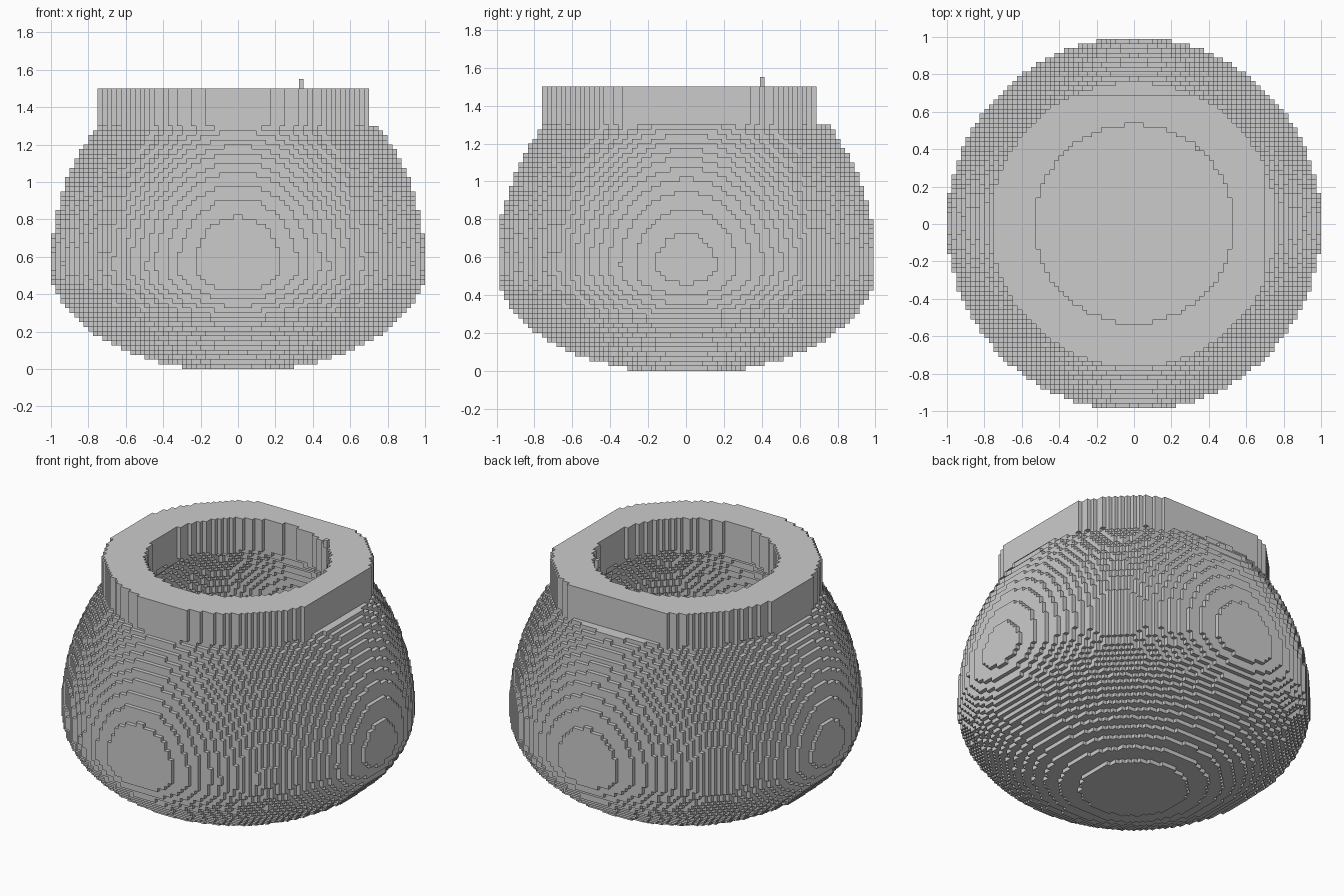
import bpy, bmesh
from math import sqrt, hypot

if "Cube" in bpy.data.objects:
    bpy.data.objects.remove(bpy.data.objects["Cube"])

S = 0.025          # cube size
Y_OFF = 0.015      # grid offset in y
MID = 0.55         # height of the widest point
NECK = 1.3         # start of the straight neck
TOP = 1.5


def ellipse_radius(z, width, up, down):
    b = up if z > MID else down
    t = 1 - ((z - MID) / b) ** 2
    return width * sqrt(t) if t > 0 else 0.0


def outer_radius(z):
    return 0.765 if z > NECK else ellipse_radius(z, 1.0, 1.134, 0.565)


def inner_radius(z):
    if z > NECK:
        return 0.53
    return ellipse_radius(z, 0.78, 1.022, 0.55) if z > 0.2 else 0.0


# solid cells of the hollow pot
solid = set()
for k in range(round(TOP / S)):
    z = (k + 0.5) * S
    ro, ri = outer_radius(z), inner_radius(z)
    for i in range(-40, 40):
        x = (i + 0.5) * S
        for j in range(-40, 39):
            y = (j + 0.5) * S + Y_OFF
            # the neck is trimmed flat on three sides
            if z > NECK and (x > 0.70 or x < -0.75 or y > 0.69):
                continue
            if ri <= hypot(x, y) < ro:
                solid.add((i, j, k))

# stray nub standing on the inner rim
for k in range(60, 62):
    solid.add((13, 15, k))


def corner_ring(axis, side):
    """Four corner offsets of one cube face, wound outwards."""
    u, v = (axis + 1) % 3, (axis + 2) % 3
    ring = []
    for a, b in ((0, 0), (1, 0), (1, 1), (0, 1)):
        c = [0, 0, 0]
        c[axis], c[u], c[v] = side, a, b
        ring.append(tuple(c))
    return ring if side else ring[::-1]


sides = []
for axis in range(3):
    for side in (0, 1):
        step = [0, 0, 0]
        step[axis] = 1 if side else -1
        sides.append((step, corner_ring(axis, side)))

# skin the exposed cube faces
bm = bmesh.new()
verts = {}


def vert(p):
    if p not in verts:
        verts[p] = bm.verts.new((p[0] * S, p[1] * S + Y_OFF, p[2] * S))
    return verts[p]


for i, j, k in sorted(solid):
    for (dx, dy, dz), ring in sides:
        if (i + dx, j + dy, k + dz) not in solid:
            bm.faces.new([vert((i + a, j + b, k + c)) for a, b, c in ring])

mesh = bpy.data.meshes.new("block_pot")
bm.to_mesh(mesh)
bm.free()
pot = bpy.data.objects.new("block_pot", mesh)
bpy.context.collection.objects.link(pot)
